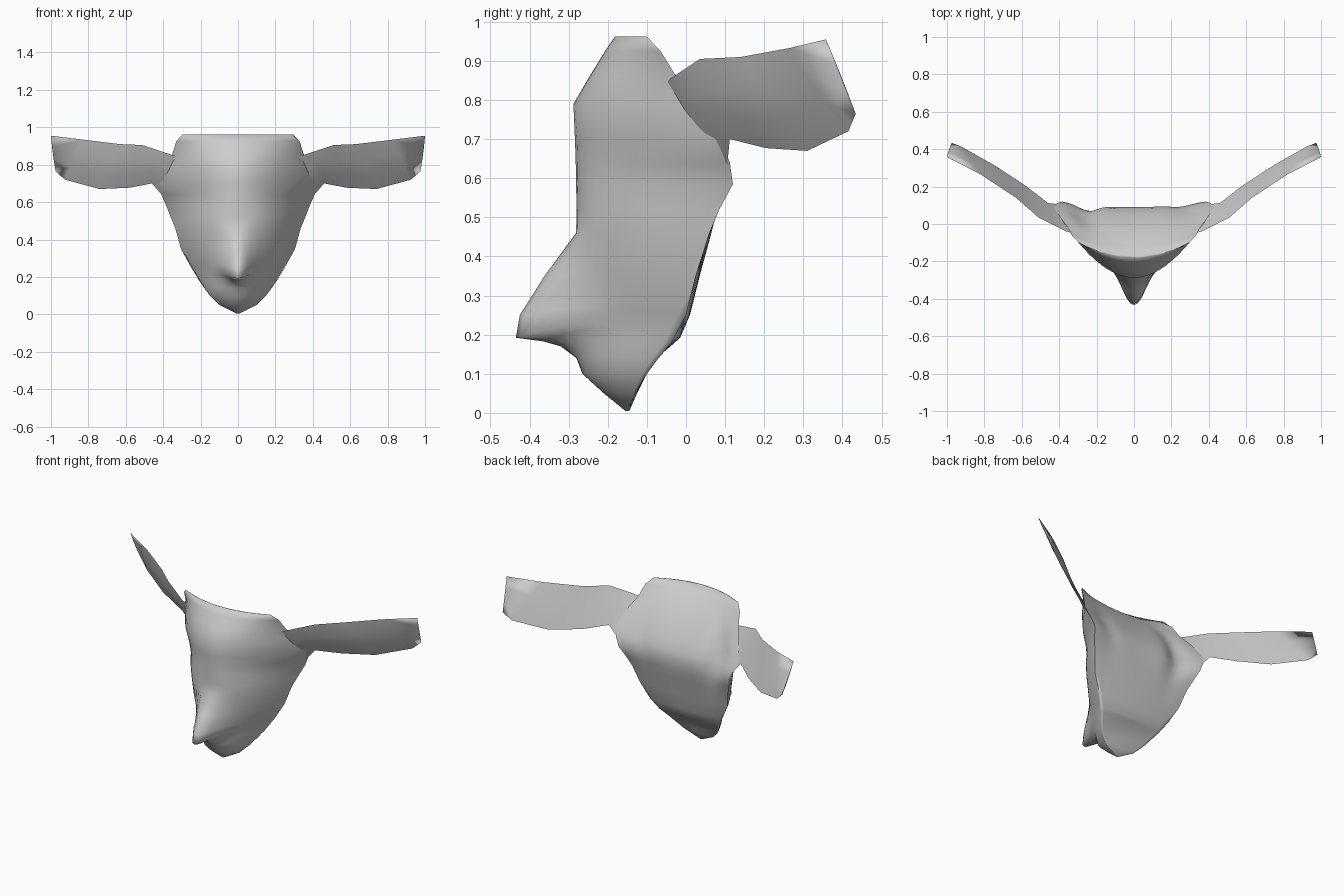
import bpy, bmesh, math


def finish(name, bm, angle=100):
    bmesh.ops.recalc_face_normals(bm, faces=bm.faces)
    me = bpy.data.meshes.new(name)
    bm.to_mesh(me)
    bm.free()
    ob = bpy.data.objects.new(name, me)
    bpy.context.collection.objects.link(ob)
    bpy.ops.object.select_all(action='DESELECT')
    ob.select_set(True)
    bpy.context.view_layer.objects.active = ob
    bpy.ops.object.shade_smooth_by_angle(angle=math.radians(angle))
    return ob


# Head levels: z, half width, front y, nose depth, side y, back y, curve power, nostril lift
levels = [
    (0.005, 0.01, -0.155, 0.0, -0.15, -0.145, 2.0, 0),
    (0.05, 0.10, -0.21, 0.0, -0.13, -0.125, 2.2, 0),
    (0.10, 0.15, -0.265, 0.0, -0.10, -0.10, 2.2, 0),
    (0.14, 0.18, -0.265, 0.015, -0.07, -0.075, 2.2, 0.01),
    (0.17, 0.20, -0.265, 0.055, -0.045, -0.04, 2.2, 0.03),
    (0.183, 0.21, -0.265, 0.10, -0.035, -0.025, 2.2, 0.05),
    (0.192, 0.215, -0.265, 0.17, -0.03, -0.015, 2.2, 0.06),
    (0.25, 0.25, -0.268, 0.157, 0.0, 0.01, 2.2, 0.03),
    (0.35, 0.305, -0.272, 0.09, 0.025, 0.035, 2.2, 0),
    (0.46, 0.335, -0.278, 0.003, 0.06, 0.065, 2.3, 0),
    (0.52, 0.36, -0.28, 0.0, 0.085, 0.08, 2.2, 0),
    (0.585, 0.385, -0.281, 0.0, 0.12, 0.09, 2.0, 0),
    (0.64, 0.41, -0.282, 0.0, 0.112, 0.08, 1.85, 0),
    (0.70, 0.43, -0.284, 0.0, 0.09, 0.05, 1.8, 0),
    (0.79, 0.39, -0.288, 0.0, 0.03, 0.0, 1.9, 0),
    (0.86, 0.35, -0.247, 0.0, -0.025, -0.06, 2.0, 0),
    (0.925, 0.33, -0.207, 0.0, -0.065, -0.12, 2.1, 0),
    (0.962, 0.295, -0.182, 0.0, -0.10, -0.172, 2.0, 0),
]
N = 28
bm = bmesh.new()
rings = []
for z, w, yf, nose, ys, yb, p, lift in levels:
    ring = []
    for i in range(N + 1):                       # face side
        u = 2 * i / N - 1
        t = 0.5 * math.sin(u * math.pi / 2) + 0.5 * u
        x = w * t
        g = math.exp(-(x / 0.085) ** 2)
        y = yf + (ys - yf) * abs(t) ** p - nose * g
        ring.append(bm.verts.new((x, y, z + lift * (1 - g) * (1 - t * t))))
    for i in range(1, N):                        # back side, dented behind the ears
        t = 1 - 2 * i / N
        dent = 0.05 if t < 0 else 0.015
        dent *= math.exp(-((abs(t) - 0.64) / 0.17) ** 2 - ((z - 0.66) / 0.12) ** 2)
        ring.append(bm.verts.new((w * t, yb + (ys - yb) * t * t - dent, z)))
    rings.append(ring)
for a, b in zip(rings, rings[1:]):
    for i in range(len(a)):
        j = (i + 1) % len(a)
        bm.faces.new((a[i], a[j], b[j], b[i]))
bm.faces.new(rings[0])
bm.faces.new(rings[-1])
finish("head", bm)

# Ear stations: top edge point, bottom edge point (root buried in the head)
ear = [
    ((0.28, -0.06, 0.83), (0.34, 0.10, 0.60)),
    ((0.36, -0.04, 0.855), (0.40, 0.105, 0.63)),
    ((0.42, -0.01, 0.875), (0.46, 0.112, 0.70)),
    ((0.51, 0.035, 0.905), (0.58, 0.205, 0.677)),
    ((0.63, 0.14, 0.91), (0.74, 0.31, 0.67)),
    ((0.82, 0.265, 0.933), (0.925, 0.415, 0.72)),
    ((1.0, 0.358, 0.955), (0.975, 0.434, 0.765)),
]
for side, name in ((1, "right_ear"), (-1, "left_ear")):
    bm = bmesh.new()
    rows = []
    for k, (top, bot) in enumerate(ear):
        bulge = 0.016 if k < len(ear) - 1 else 0.006
        loop = []
        for s, off in ((0, 0), (0.33, -1), (0.67, -1), (1, 0), (0.67, 0.3), (0.33, 0.3)):
            q = [u + (v - u) * s for u, v in zip(top, bot)]
            q[1] += off * bulge * 0.6
            q[0] -= off * bulge * 0.4
            loop.append(bm.verts.new((side * q[0], q[1], q[2])))
        rows.append(loop)
    for a, b in zip(rows, rows[1:]):
        for i in range(6):
            j = (i + 1) % 6
            bm.faces.new((a[i], a[j], b[j], b[i]))
    bm.faces.new(rows[0])
    bm.faces.new(rows[-1])
    finish(name, bm)
